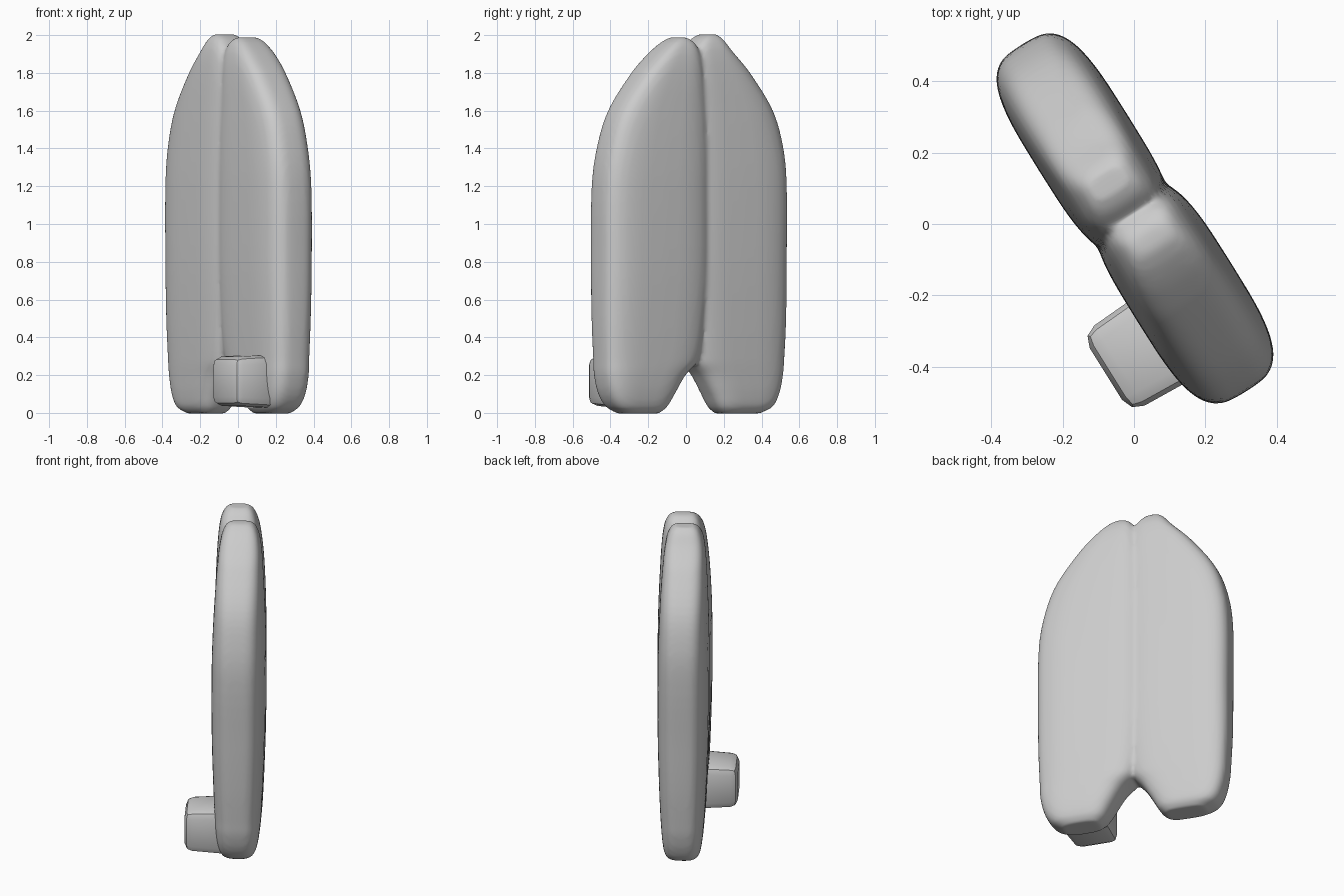
import bpy, bmesh, math
from mathutils import Vector

cube = bpy.data.objects.get("Cube")
if cube:
    bpy.data.objects.remove(cube, do_unlink=True)

TURN = math.radians(-58)   # the slab stands diagonally

grey = bpy.data.materials.new("plain_grey")
grey.use_nodes = True
grey.diffuse_color = (0.6, 0.6, 0.6, 1)
grey.node_tree.nodes["Principled BSDF"].inputs["Base Color"].default_value = (0.6, 0.6, 0.6, 1)


def make_object(name, bm):
    bmesh.ops.recalc_face_normals(bm, faces=bm.faces)
    mesh = bpy.data.meshes.new(name)
    bm.to_mesh(mesh)
    bm.free()
    mesh.materials.append(grey)
    obj = bpy.data.objects.new(name, mesh)
    bpy.context.collection.objects.link(obj)
    obj.rotation_euler.z = TURN
    return obj


def smooth(obj, degrees):
    bpy.ops.object.select_all(action='DESELECT')
    obj.select_set(True)
    bpy.context.view_layer.objects.active = obj
    bpy.ops.object.shade_smooth_by_angle(angle=math.radians(degrees))


def squash(value, power):
    return math.copysign(abs(value) ** power, value)


def refine(rows, steps=5):
    """Pass a smooth curve through the rows."""
    pts = [Vector(r) for r in rows]
    pts = [pts[0]] + pts + [pts[-1]]
    out = []
    for a, b, c, d in zip(pts, pts[1:], pts[2:], pts[3:]):
        # tangents follow the height spacing so that the curve does not overshoot
        span = c[0] - b[0]
        m1 = (c - a) * (span / (c[0] - a[0]))
        m2 = (d - b) * (span / (d[0] - b[0]))
        for i in range(steps):
            t = i / steps
            out.append(b * (2*t**3 - 3*t**2 + 1) + m1 * (t**3 - 2*t**2 + t)
                       + c * (3*t**2 - 2*t**3) + m2 * (t**3 - t**2))
    return out + [pts[-1]]


def add_lobe(bm, rows, side, shift, sides=48):
    """Loft rounded cross-sections; each row is height, inner, outer, half depth."""
    rings = []
    for z, inner, outer, depth in refine(rows):
        mid, half = side * (inner + outer) / 2, (outer - inner) / 2
        ring = []
        for i in range(sides):
            a = math.tau * i / sides
            ring.append(bm.verts.new((mid + half * squash(math.cos(a), 0.58),
                                      shift + depth * squash(math.sin(a), 0.58), z)))
        rings.append(ring)
    for low, high in zip(rings, rings[1:]):
        for i in range(sides):
            j = (i + 1) % sides
            bm.faces.new((low[i], low[j], high[j], high[i]))
    bm.faces.new(rings[0][::-1])
    bm.faces.new(rings[-1])


# Two tall rounded lobes, one a little higher and wider than the other
right_rows = [
    (-.003, .2, .42, .07), (.03, .16, .48, .1), (.1, .115, .525, .12),
    (.2, .05, .55, .132), (.28, -.03, .555, .137), (.5, -.07, .563, .146),
    (.8, -.09, .565, .154), (1.2, -.09, .56, .154), (1.4, -.09, .53, .149),
    (1.6, -.08, .46, .14), (1.8, -.06, .315, .127), (1.9, -.04, .215, .112),
    (1.96, -.01, .14, .088), (1.988, .03, .09, .06)]
left_rows = [
    (-.003, .2, .44, .07), (.03, .165, .51, .1), (.1, .125, .55, .115),
    (.2, .065, .573, .124), (.28, 0, .58, .13), (.5, -.04, .59, .139),
    (.8, -.06, .592, .146), (1.2, -.06, .592, .146), (1.4, -.06, .572, .142),
    (1.6, -.05, .507, .135), (1.8, -.03, .365, .123), (1.92, .01, .25, .107),
    (1.98, .06, .2, .082), (2.003, .1, .17, .058)]
bm = bmesh.new()
add_lobe(bm, right_rows, 1, .018)
add_lobe(bm, left_rows, -1, .0)
body = make_object("twin_lobed_slab", bm)

# Fuse the lobes into one skin and soften the seam
fuse = body.modifiers.new("fuse", 'REMESH')
fuse.mode = 'VOXEL'
fuse.voxel_size = 0.013
fuse.use_smooth_shade = True
soften = body.modifiers.new("soften", 'SMOOTH')
soften.factor = 0.5
soften.iterations = 5
smooth(body, 60)

# Small chunky block stuck on the face near the foot, narrowing outwards
bm = bmesh.new()
bmesh.ops.create_cube(bm, size=1)
for v in bm.verts:
    taper = 0.9 if v.co.y < 0 else 1.0
    v.co = Vector((.315 + .29 * taper * v.co.x,
                   -.15 + .28 * v.co.y,
                   .168 + .285 * taper * v.co.z))
bmesh.ops.bevel(bm, geom=bm.edges[:], offset=.045, segments=2, profile=.5, affect='EDGES')
block = make_object("foot_block", bm)
smooth(block, 30)
